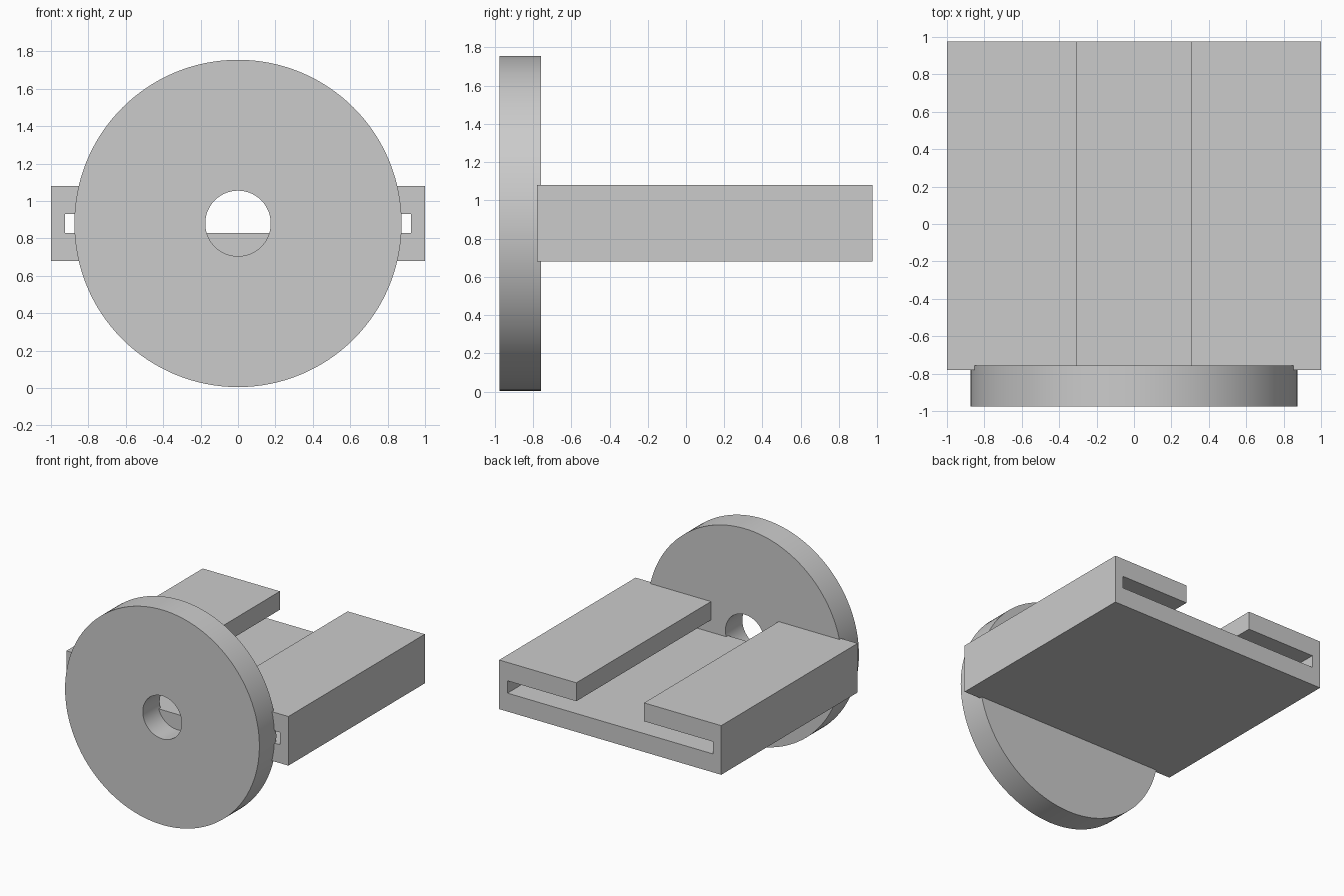
import bpy
import math

cube = bpy.data.objects.get("Cube")
if cube:
    bpy.data.objects.remove(cube, do_unlink=True)

grey = bpy.data.materials.new("plain grey")
grey.use_nodes = True
colour = (0.6, 0.6, 0.6, 1)
grey.diffuse_color = colour
grey.node_tree.nodes["Principled BSDF"].inputs["Base Color"].default_value = colour

MID = 0.88           # height of the shared axis
BACK = 0.975


def prism(name, outline, y0, y1):
    """Extrude an (x, z) outline from y0 to y1."""
    n = len(outline)
    verts = [(x, y, z) for y in (y0, y1) for x, z in outline]
    faces = [tuple(range(n)), tuple(reversed(range(n, 2 * n)))]
    faces += [(i, i + n, (i + 1) % n + n, (i + 1) % n) for i in range(n)]
    mesh = bpy.data.meshes.new(name)
    mesh.from_pydata(verts, [], faces)
    mesh.materials.append(grey)
    obj = bpy.data.objects.new(name, mesh)
    bpy.context.collection.objects.link(obj)
    return obj


def cylinder(name, radius, y0, y1):
    bpy.ops.mesh.primitive_cylinder_add(
        vertices=128, radius=radius, depth=y1 - y0,
        location=(0, (y0 + y1) / 2, MID), rotation=(math.pi / 2, 0, 0))
    obj = bpy.context.object
    obj.name = name
    obj.data.materials.append(grey)
    return obj


# Slotted channel: right half of the section, mirrored to the left
half = [(1, MID - 0.2), (1, MID + 0.2), (0.305, MID + 0.2),
        (0.305, MID + 0.05), (0.925, MID + 0.05), (0.925, MID - 0.05)]
section = half + [(-x, z) for x, z in reversed(half)]
prism("slotted_channel", section, -0.78, BACK)

# Round end plate with a central hole
plate = cylinder("round_end_plate", 0.875, -BACK, -0.757)
cutter = cylinder("hole_cutter", 0.175, -1.2, -0.5)
cutter.hide_render = True
cut = plate.modifiers.new("centre_hole", "BOOLEAN")
cut.object = cutter
cut.operation = "DIFFERENCE"
cut.solver = "EXACT"
bpy.ops.object.select_all(action="DESELECT")
plate.select_set(True)
bpy.context.view_layer.objects.active = plate
bpy.ops.object.modifier_apply(modifier=cut.name)
bpy.data.objects.remove(cutter, do_unlink=True)
bpy.ops.object.shade_smooth_by_angle(angle=math.radians(30))
